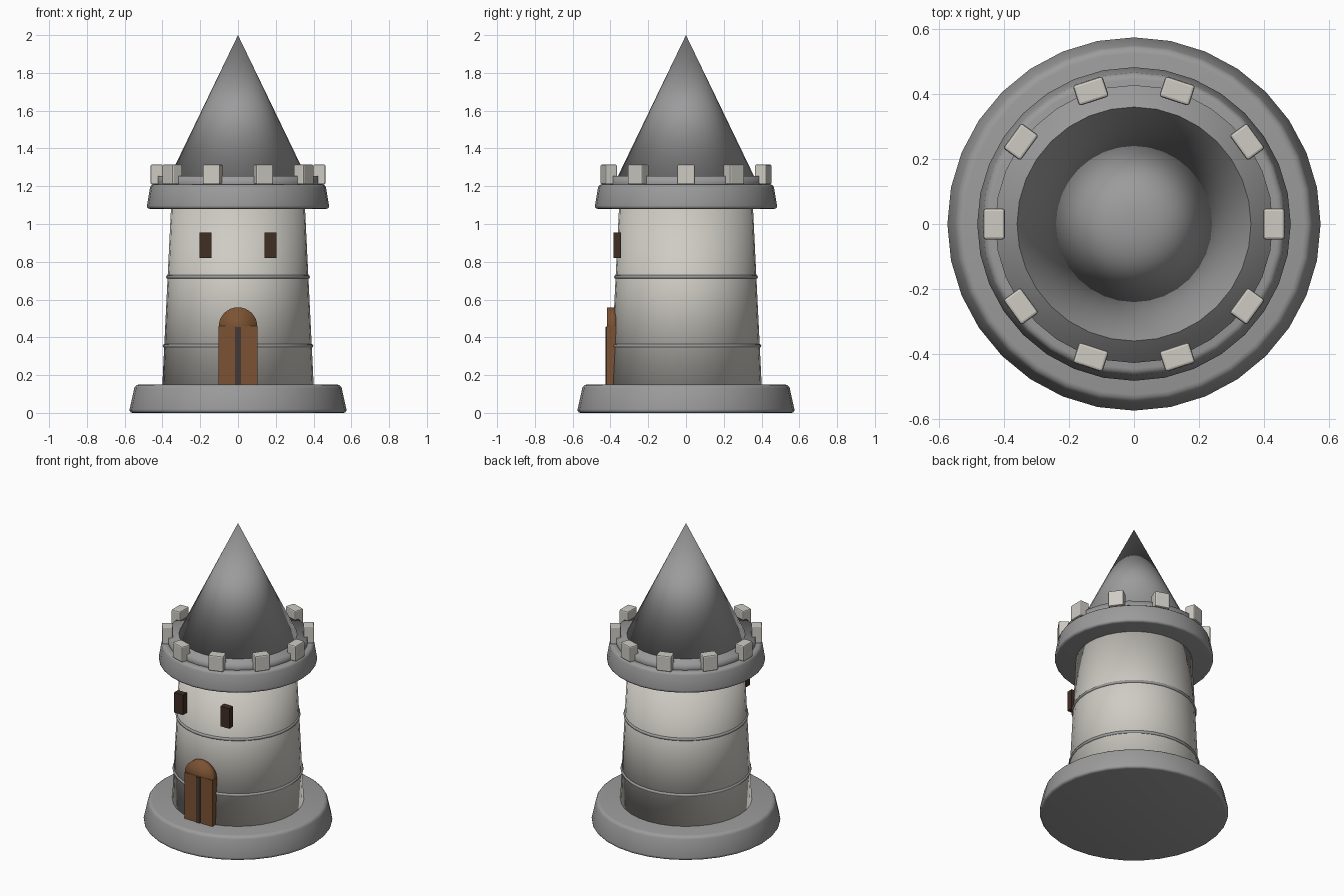
import bpy
import math

if "Cube" in bpy.data.objects:
    bpy.data.objects.remove(bpy.data.objects["Cube"])


def material(name, rgb):
    m = bpy.data.materials.new(name)
    m.diffuse_color = (*rgb, 1)
    m.use_nodes = True
    m.node_tree.nodes["Principled BSDF"].inputs["Base Color"].default_value = m.diffuse_color
    return m


LIGHT = material("light stone", (0.62, 0.60, 0.55))
GREY = material("grey stone", (0.33, 0.33, 0.33))
WOOD = material("door wood", (0.20, 0.085, 0.033))
DARK = material("window dark", (0.05, 0.027, 0.017))
IRON = material("door seam", (0.055, 0.042, 0.035))


def finish(name, mat, smooth=False, bevel=0, segments=2):
    ob = bpy.context.object
    ob.name = name
    ob.data.materials.append(mat)
    if bevel:
        mod = ob.modifiers.new("bevel", 'BEVEL')
        mod.width = bevel
        mod.segments = segments
        mod.limit_method = 'ANGLE'
        mod.angle_limit = math.radians(40)
    if smooth:
        bpy.ops.object.shade_smooth()
    return ob


def drum(name, mat, r1, r2, z1, z2, bevel=0, sides=32):
    """Upright tapered cylinder, or a cone when r2 is 0."""
    bpy.ops.mesh.primitive_cone_add(vertices=sides, radius1=r1, radius2=r2,
                                    depth=z2 - z1, location=(0, 0, (z1 + z2) / 2))
    return finish(name, mat, True, bevel, 3)


def box(name, mat, size, loc, angle=0, bevel=0):
    bpy.ops.mesh.primitive_cube_add(size=1, location=loc, rotation=(0, 0, angle))
    bpy.context.object.scale = size
    bpy.ops.object.transform_apply(location=False, rotation=False, scale=True)
    return finish(name, mat, False, bevel)


# Foundation, tower wall, cornice, deck and roof
drum("foundation", GREY, 0.578, 0.545, 0, 0.15, 0.02)
drum("tower_wall", LIGHT, 0.402, 0.354, 0.12, 1.10)
drum("cornice", GREY, 0.485, 0.463, 1.08, 1.21, 0.018)
drum("deck", GREY, 0.427, 0.427, 1.18, 1.255)
drum("roof", GREY, 0.362, 0, 1.25, 2.0)

# Thin stone bands around the wall
for i, (z, r) in enumerate([(0.355, 0.389), (0.72, 0.371)]):
    bpy.ops.mesh.primitive_torus_add(major_segments=32, minor_segments=8,
                                     major_radius=r, minor_radius=0.01,
                                     location=(0, 0, z))
    finish(f"wall_band_{i + 1}", GREY, True)

# Ring of battlement blocks
for i in range(10):
    a = i * math.tau / 10
    box(f"battlement_{i + 1}", LIGHT, (0.066, 0.096, 0.105),
        (0.43 * math.cos(a), 0.43 * math.sin(a), 1.262), a, 0.008)

# Door with round top and centre seam
box("door", WOOD, (0.206, 0.06, 0.31), (0, -0.39, 0.305))
bpy.ops.mesh.primitive_cylinder_add(vertices=32, radius=0.102, depth=0.055,
                                    location=(0, -0.3905, 0.457),
                                    rotation=(math.pi / 2, 0, 0))
finish("door_arch", WOOD, True)
box("door_seam", IRON, (0.03, 0.008, 0.305), (0, -0.421, 0.3025))

# Two front windows
for side, x in (("left", -0.172), ("right", 0.172)):
    box(f"window_{side}", DARK, (0.066, 0.04, 0.135), (x, -0.365, 0.888))
